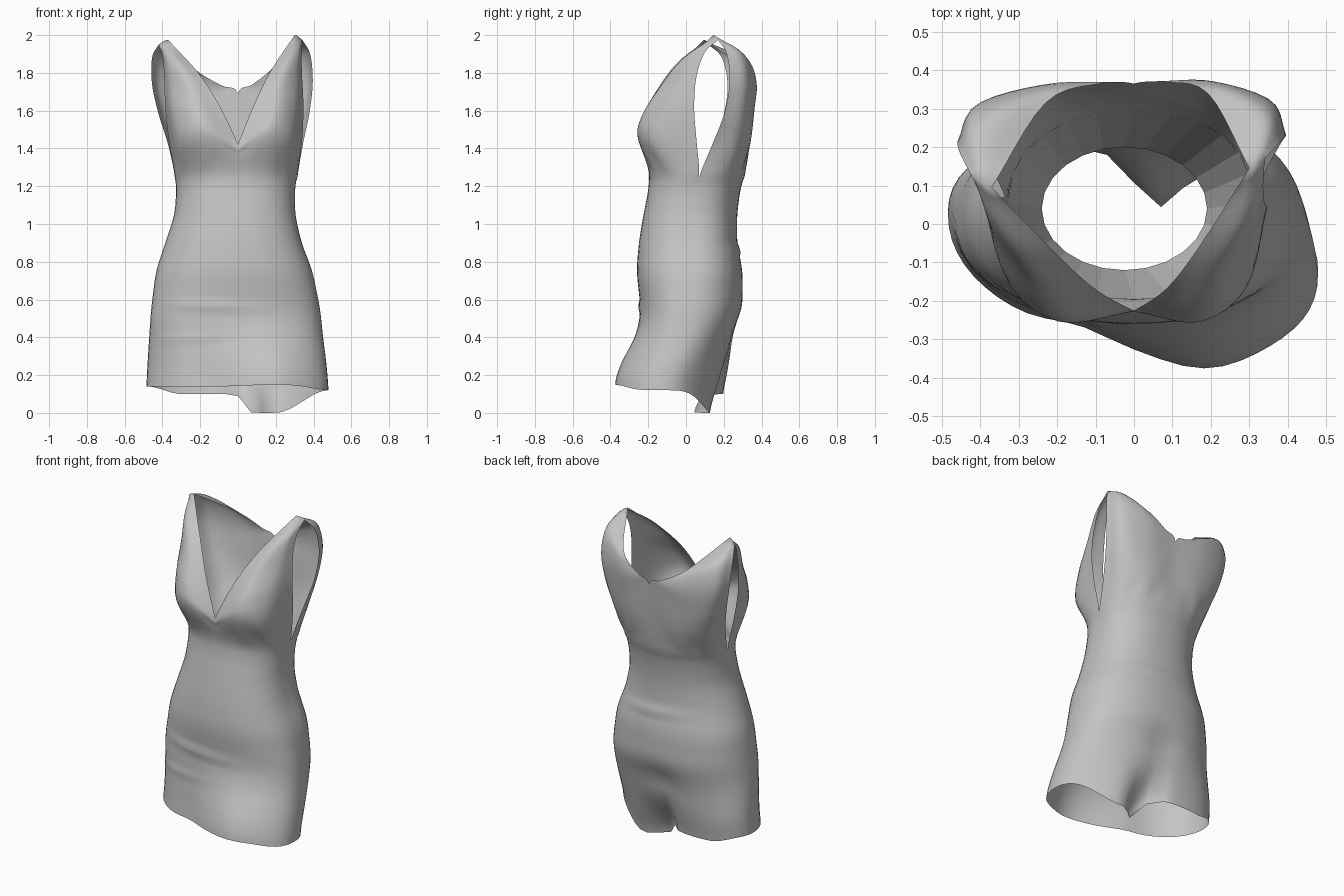
import bpy, bmesh, math
from mathutils import Vector

cube = bpy.data.objects.get("Cube")
if cube:
    bpy.data.objects.remove(cube, do_unlink=True)

mat = bpy.data.materials.new("grey_cloth")
mat.use_nodes = True
COLOUR = (0.55, 0.55, 0.55, 1)
mat.diffuse_color = COLOUR
mat.node_tree.nodes["Principled BSDF"].inputs["Base Color"].default_value = COLOUR

N = 14            # columns in a quarter turn
SEAM = 1.25       # height where the armholes begin

# Body outline: height, right x, left x, front y, back y, side y
LEVELS = [
    (0.10, -.485, .48, -.32, .175, -.05), (0.25, -.478, .468, -.295, .215, -.02),
    (0.40, -.47, .45, -.26, .25, 0), (0.55, -.46, .435, -.24, .30, 0),
    (0.75, -.435, .395, -.262, .30, .02), (0.90, -.385, .335, -.25, .27, .02),
    (1.05, -.335, .302, -.225, .27, .03), (1.20, -.325, .30, -.195, .29, .06),
    (SEAM, -.335, .315, -.195, .31, .07)]


def catmull(pts, t):
    """Smooth interpolation through a list of vectors, t in 0..1."""
    s = t * (len(pts) - 1)
    i = min(int(s), len(pts) - 2)
    f = s - i
    b, c = pts[i], pts[i + 1]
    a = pts[i - 1] if i else b * 2 - c
    d = pts[i + 2] if i + 2 < len(pts) else c * 2 - b
    return b + (c - a) * (f / 2) + (a * 2 - b * 5 + c * 4 - d) * (f * f / 2) \
        + (b * 3 - a - c * 3 + d) * (f ** 3 / 2)


def level(z):
    for lo, hi in zip(LEVELS, LEVELS[1:]):
        if z <= hi[0] + 1e-6:
            f = (z - lo[0]) / (hi[0] - lo[0])
            return [p + (q - p) * f for p, q in zip(lo, hi)][1:]


def bell(v, width):
    return math.exp(-(v / width) ** 2)


def smooth(v):
    v = max(0, min(1, v))
    return v * v * (3 - 2 * v)


def ring_point(z, ang):
    """Point on the body; angle 0 is the left side, a quarter turn is the back."""
    # average neighbouring heights to soften the outline
    zs = [max(LEVELS[0][0], min(SEAM, z + d)) for d in (-.04, 0, .04)]
    if z > SEAM - .01:
        zs = [z]
    x0, x1, yf, yb, ys = [sum(c) / len(zs) for c in zip(*map(level, zs))]
    c, s = math.cos(ang), math.sin(ang)
    cx, rx = (x0 + x1) / 2, (x1 - x0) / 2
    x = cx * (1 - abs(s)) + rx * math.copysign(abs(c) ** .88, c)
    y = ys + (yb - ys if s > 0 else ys - yf) * math.copysign(abs(s) ** .88, s)
    low = smooth((.55 - z) / .45)
    y -= .16 * low * x
    if s > 0:
        # pulled-in centre at the back of the skirt
        y -= .125 * smooth((.38 - z) / .28) * bell(x - .06, .08) * s
        y -= .02 * bell(z - .42, .1) * bell(x, .1) * s
        y += .012 * bell(z - .86 + .05 * x, .02) * bell(x - .05, .2) * s
    else:
        # horizontal creases across the front
        y += .014 * bell(z - .56 + .04 * x, .02) * bell(x + .15, .25) * s
        y += .01 * bell(z - .40 - .05 * x, .02) * bell(x + .3, .2) * s
        # hem swinging forward on the left
        y += low * s * (.045 * bell(x - .2, .17) - .025 * bell(x + .15, .1))
    # uneven hem
    if s > 0:
        hem = .10 - .10 * smooth((x + .02) / .1) + .12 * smooth((x - .2) / .28)
        hem += .04 * smooth((-x - .3) / .18)
    else:
        hem = .14 - .02 * smooth((x - .3) / .18) + .01 * bell(x - .18, .15)
    z += (hem - .10) * smooth((.5 - z) / .4)
    return Vector((x, y, z))


bm = bmesh.new()


def add_grid(rows):
    vs = [[bm.verts.new(p) for p in r] for r in rows]
    for a, b in zip(vs, vs[1:]):
        for i in range(len(a) - 1):
            bm.faces.new((a[i], a[i + 1], b[i + 1], b[i]))


def finish(name, smooth_shaded=True):
    global bm
    bmesh.ops.remove_doubles(bm, verts=bm.verts, dist=.001)
    bmesh.ops.recalc_face_normals(bm, faces=bm.faces)
    me = bpy.data.meshes.new(name)
    bm.to_mesh(me)
    bm.free()
    bm = bmesh.new()
    me.materials.append(mat)
    ob = bpy.data.objects.new(name, me)
    bpy.context.collection.objects.link(ob)
    for p in me.polygons:
        p.use_smooth = smooth_shaded


# Skirt and waist
STEPS = 46
add_grid([[ring_point(.10 + (SEAM - .10) * k / STEPS, math.tau * i / (4 * N))
           for i in range(4 * N + 1)] for k in range(STEPS + 1)])

# Bodice halves: each row runs from armhole to centre or neckline
SHOULDER = [(.42, .12, 1.95), (.405, .115, 1.96), (.39, .105, 1.97), (.37, .095, 1.975)]
FRONT = [
    [(.365, .055, 1.44), (.315, -.16, 1.44), (.18, -.25, 1.45), (0, -.215, 1.36)],
    [(.385, .04, 1.61), (.335, -.13, 1.59), (.20, -.24, 1.56), (0, -.225, 1.42)],
    [(.39, .045, 1.77), (.35, -.06, 1.74), (.24, -.165, 1.69), (.1, -.17, 1.63)],
    [(.40, .075, 1.89), (.375, .01, 1.88), (.31, -.05, 1.85), (.21, -.07, 1.80)],
    SHOULDER]
BACK = [
    [(.37, .14, 1.42), (.325, .27, 1.42), (.18, .335, 1.42), (0, .34, 1.45)],
    [(.42, .20, 1.58), (.37, .305, 1.58), (.2, .355, 1.58), (0, .365, 1.69)],
    [(.455, .22, 1.74), (.41, .31, 1.75), (.24, .36, 1.74), (.09, .365, 1.735)],
    [(.455, .19, 1.88), (.42, .255, 1.89), (.34, .29, 1.87), (.23, .315, 1.82)],
    SHOULDER]

ROWS = 25
for rows, back in ((FRONT, 1), (BACK, -1)):
    for side in (-1, 1):
        table = []
        for k, row in enumerate(rows):
            w = (k + 1) / len(rows) if side > 0 else 0
            narrow = .96 - .15 * w if side > 0 else 1
            table.append([Vector((side * x * narrow,
                                  y + .05 * w ** 3 * min(1, x * 4),
                                  z * (1 + .0127 * w * min(1, x * 4))))
                          for x, y, z in row])
        grid = [[] for _ in range(ROWS + 1)]
        for i in range(N + 1):
            u = i / N
            ang = -back * u * math.pi / 2
            if side < 0:
                ang = math.pi - ang
            # one row below the seam carries the waist curve upward
            column = [ring_point(1.1, ang), ring_point(SEAM, ang)]
            column += [catmull(r, u) for r in table]
            for k in range(ROWS + 1):
                p = catmull(column, (1 + len(rows) * k / ROWS) / (len(rows) + 1))
                if i == N:
                    p.x = side * max(0, side * p.x)
                # soft gathers above the seam
                g = .006 * bell(p.z - 1.34, .05) * math.sin(u * 22) * u * (1 - u) * 4
                p.y -= back * g * (1 if k else 0)
                grid[k].append(p)
        add_grid(grid)
finish("dress")

# Inner waist lining, a faceted funnel
SEG = 24
rings = []
for f in (0, 1):
    ring = []
    for i in range(SEG + 1):
        a = math.tau * i / SEG
        inner = Vector((-.025 + .215 * math.cos(a), .04 + .16 * math.sin(a), .85))
        ring.append(ring_point(1.2, a).lerp(inner, f))
    rings.append(ring)
add_grid(rings)
finish("waist_lining", False)
